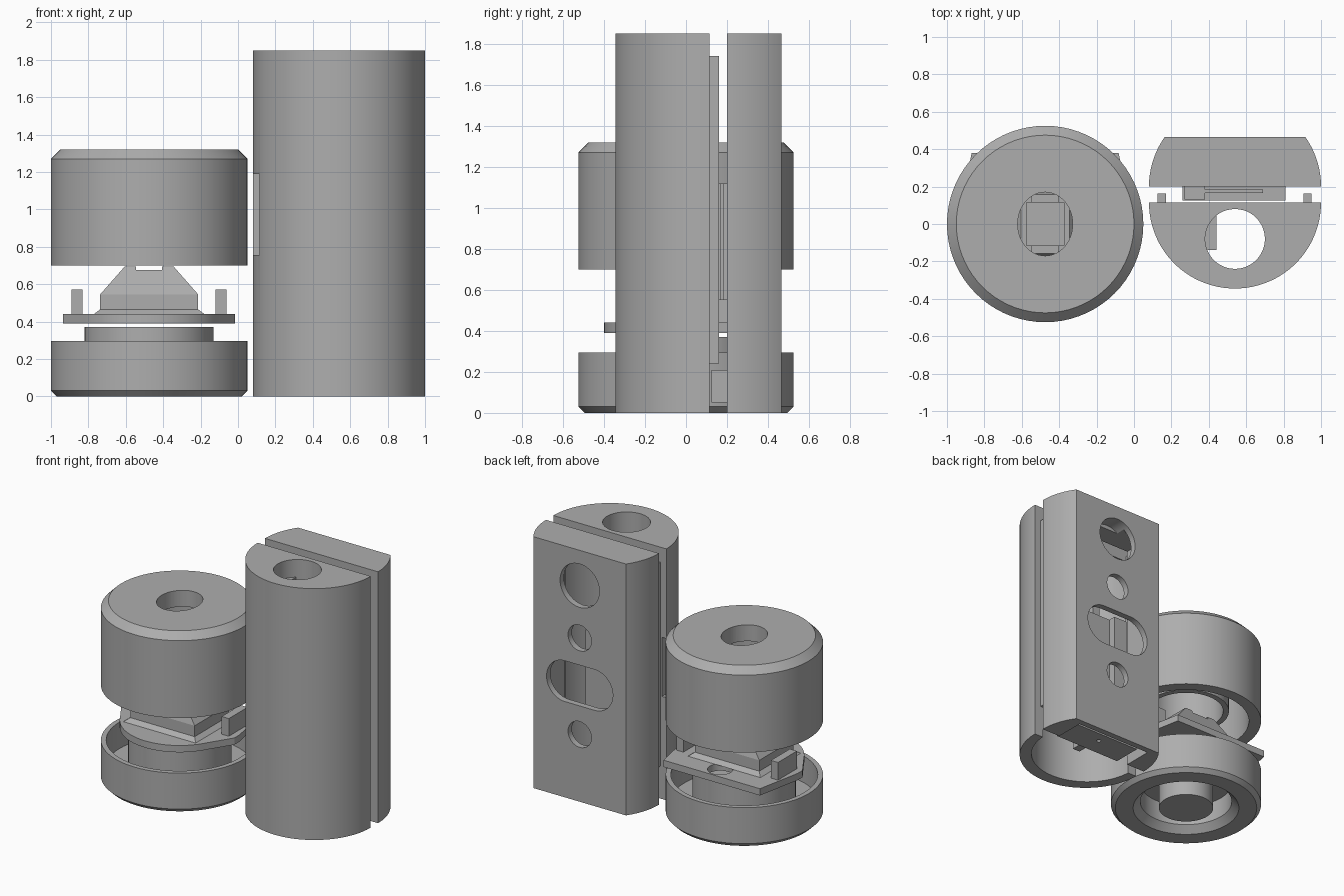
import bpy, bmesh
from math import sin, cos, pi, radians, asin
from mathutils import Matrix, Vector

if "Cube" in bpy.data.objects:
    bpy.data.objects.remove(bpy.data.objects["Cube"])

grey = bpy.data.materials.new("plain_grey")
grey.use_nodes = True
grey.diffuse_color = (0.42, 0.42, 0.42, 1)
grey.node_tree.nodes["Principled BSDF"].inputs["Base Color"].default_value = (0.42, 0.42, 0.42, 1)

CAP_X = -0.475     # axis of the round parts
CASE_X = 0.54      # axis of the split case
R = 0.46           # case radius
H = 1.85           # case height


def finish(name, bm):
    bmesh.ops.remove_doubles(bm, verts=bm.verts, dist=1e-5)
    bmesh.ops.recalc_face_normals(bm, faces=bm.faces)
    mesh = bpy.data.meshes.new(name)
    bm.to_mesh(mesh)
    bm.free()
    mesh.materials.append(grey)
    ob = bpy.data.objects.new(name, mesh)
    bpy.context.collection.objects.link(ob)
    return ob


def box(name, x0, x1, y0, y1, z0, z1):
    bm = bmesh.new()
    bmesh.ops.create_cube(bm, size=1)
    for v in bm.verts:
        v.co = Vector((x1 if v.co.x > 0 else x0, y1 if v.co.y > 0 else y0, z1 if v.co.z > 0 else z0))
    return finish(name, bm)


def prism(name, pts, z0, z1, axis="Z"):
    """Extrude an outline; axis Y reads the outline as x, z."""
    bm = bmesh.new()
    place = (lambda p, d: (p[0], p[1], d)) if axis == "Z" else (lambda p, d: (p[0], d, p[1]))
    face = bm.faces.new([bm.verts.new(place(p, z0)) for p in pts])
    out = bmesh.ops.extrude_face_region(bm, geom=[face])
    move = Vector(place((0, 0), z1 - z0))
    bmesh.ops.translate(bm, vec=move, verts=[v for v in out["geom"] if isinstance(v, bmesh.types.BMVert)])
    return finish(name, bm)


def arc(cx, cy, r, a0, a1, n=48, ry=None):
    ry = ry or r
    return [(cx + r * cos(a0 + (a1 - a0) * i / n), cy + ry * sin(a0 + (a1 - a0) * i / n)) for i in range(n + 1)]


def circle(cx, cy, r, ry=None):
    return arc(cx, cy, r, 0, 2 * pi, 48, ry)[:-1]


def lathe(name, profile):
    bm = bmesh.new()
    verts = [bm.verts.new((r, 0, z)) for r, z in profile]
    edges = [bm.edges.new((a, b)) for a, b in zip(verts, verts[1:])]
    bmesh.ops.spin(bm, geom=verts + edges, cent=(0, 0, 0), axis=(0, 0, 1), angle=2 * pi, steps=72)
    bmesh.ops.translate(bm, vec=(CAP_X, 0, 0), verts=bm.verts)
    return finish(name, bm)


def cut(ob, cutters):
    bpy.context.view_layer.objects.active = ob
    for c in cutters:
        c.hide_render = True
        m = ob.modifiers.new("cut", "BOOLEAN")
        m.operation, m.solver, m.object = "DIFFERENCE", "EXACT", c
        bpy.ops.object.modifier_apply(modifier=m.name)
        bpy.data.objects.remove(c)


def smooth(ob):
    bpy.ops.object.select_all(action="DESELECT")
    ob.select_set(True)
    bpy.context.view_layer.objects.active = ob
    bpy.ops.object.shade_smooth_by_angle(angle=radians(25))


# Base cup with a central plug and an inner collar
base = lathe("base_cup", [
    (0, 0), (.19, 0), (.19, .2), (.32, .2), (.32, .05), (.37, 0), (.495, 0), (.525, .03),
    (.525, .295), (.49, .295), (.49, .1), (.345, .1), (.345, .37), (.3, .37), (.3, .26), (0, .26)])

# Upper cap: chamfered rim, hollow below, oval mouth
cap = lathe("upper_cap", [
    (0, 1.32), (.475, 1.32), (.525, 1.27), (.525, .7), (.44, .7), (.44, 1.2),
    (.3, 1.2), (.3, .78), (.26, .78), (.26, 1.2), (0, 1.2)])
cut(cap, [prism("mouth_cutter", circle(CAP_X, 0, .147, .17), 1.1, 1.4)])

# Flange plate: round front, straight back with two corners
outline = arc(CAP_X, 0, .4, pi + .5, 2 * pi - .5, 32)
outline += [(CAP_X + .46, -.02), (CAP_X + .46, .04), (CAP_X + .393, .38)]
outline += [(CAP_X - .393, .38), (CAP_X - .46, .04), (CAP_X - .46, -.02)]
flange = prism("flange_plate", outline, .39, .44)
cut(flange, [prism("screw_hole_cutter", circle(CAP_X, .28, .085), .3, .5)])
for side, label in ((-1, "right"), (1, "left")):
    x = CAP_X + side * .385
    box("flange_peg_" + label, x - .029, x + .029, -.02, .2, .43, .57)

# Tapered chimney standing on the flange, with a notched top
bm = bmesh.new()
levels = [(.295, .235, .44), (.262, .2, .465), (.262, .2, .545), (.13, .15, .695),
          (.1, .115, .695), (.1, .115, .5)]
rings = [[bm.verts.new((CAP_X + sx * a, sy * b, z)) for sx, sy in ((-1, -1), (1, -1), (1, 1), (-1, 1))]
         for a, b, z in levels]
for low, high in zip(rings, rings[1:]):
    for i in range(4):
        bm.faces.new((low[i], low[(i + 1) % 4], high[(i + 1) % 4], high[i]))
bm.faces.new(rings[0])
bm.faces.new(rings[-1])
chimney = finish("tapered_chimney", bm)
cut(chimney, [box("notch_cutter", CAP_X - .07, CAP_X + .07, -.5, .5, .675, .8)])

# Front half of the case: hollow, open below, round hole in the top
FY = .115
front = prism("case_front", arc(CASE_X, FY, R, pi, 2 * pi, 64), 0, H)
cut(front, [
    prism("cavity_cutter", arc(CASE_X, FY + .02, .39, pi, 2 * pi), -.1, 1.7),
    prism("top_hole_cutter", circle(CASE_X, -.08, .16), 1.6, 2),
    box("side_notch_cutter", 0, .115, -.2, .2, .755, 1.19)])
box("inner_rib", .38, .44, -.14, .08, .2, 1.72)
for x, label in ((.126, "right"), (.905, "left")):
    box("case_lip_" + label, x, x + .045, FY - .005, .162, .24, 1.74)

# Back half of the case: flat back with round holes and a long slot
BY, FLAT = .2, .465
a = asin((FLAT - BY) / R)
back = prism("case_back", arc(CASE_X, BY, R, 0, a, 24) + arc(CASE_X, BY, R, pi - a, pi, 24), 0, H)
slot = arc(CASE_X + .12, .855, .15, -pi / 2, pi / 2, 24) + arc(CASE_X - .12, .855, .15, pi / 2, 3 * pi / 2, 24)
cutters = [box("back_cavity_cutter", .23, .85, .1, .42, -.1, 1.72), prism("slot_cutter", slot, .35, .6, "Y")]
for z, r in ((1.59, .16), (1.205, .095), (.495, .095)):
    cutters.append(prism("hole_cutter", circle(CASE_X, z, r), .35, .6, "Y"))
cut(back, cutters)

# Parts held between the halves
end_block = box("end_block", .26, .81, .125, .34, .05, .21)
cut(end_block, [prism("pin_hole_cutter", circle(CASE_X, .26, .015), 0, .15)])
box("switch_body", .27, .38, .13, .24, .55, 1.12)
box("switch_plate", .36, .69, .165, .185, .55, 1.12)

for ob in (base, cap, flange, front, back):
    smooth(ob)
